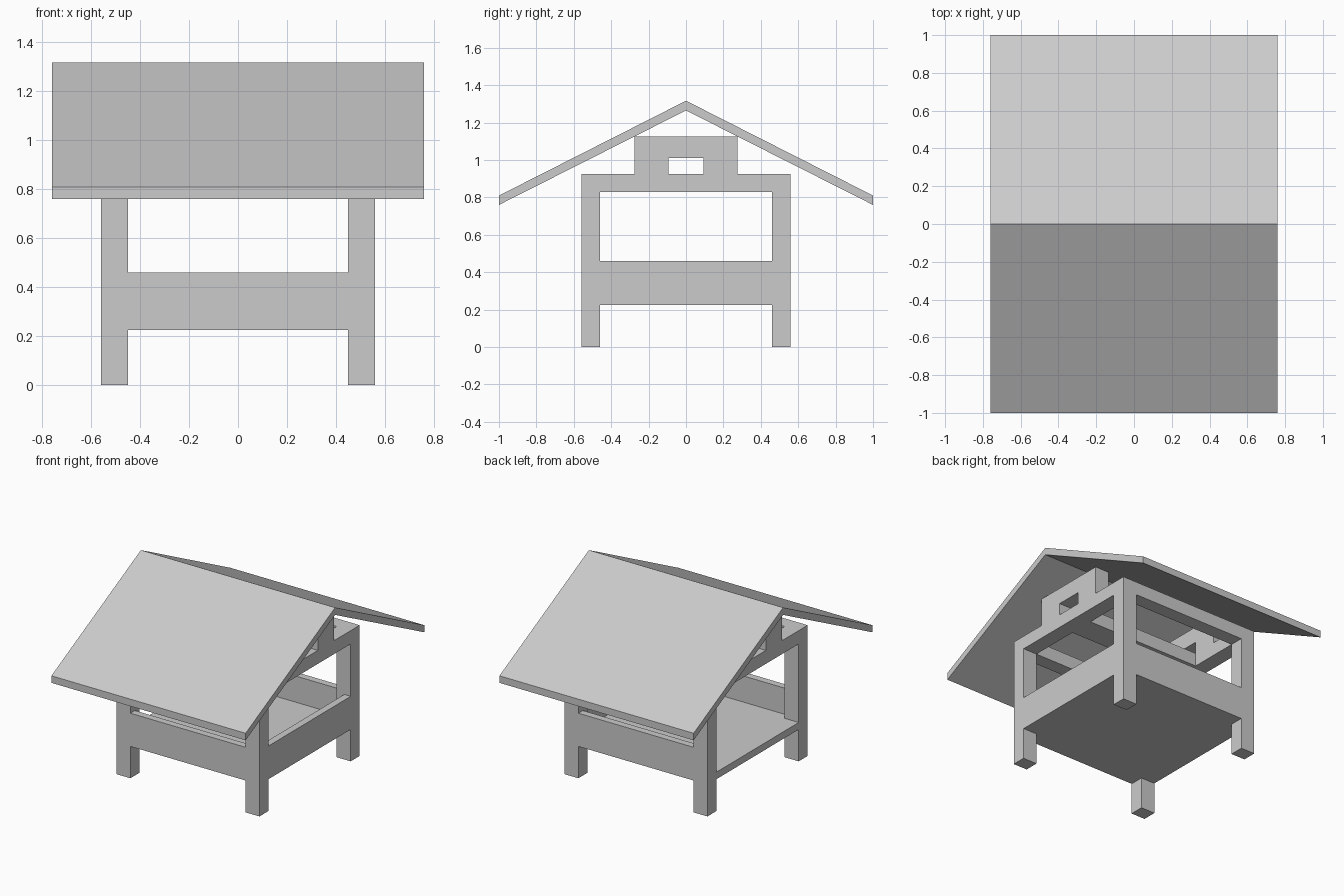
import bpy, bmesh
from mathutils import Vector

if "Cube" in bpy.data.objects:
    bpy.data.objects.remove(bpy.data.objects["Cube"])

PX, PY = 0.56, 0.56      # outer frame half sizes
IX, IY = 0.45, 0.46      # inner faces of the posts
TOP = 0.925              # top of posts and upper rails
T = 0.05                 # board thickness


def prism(name, points, axis, lo, hi):
    """Extrude a flat outline along x (points are y, z) or z (points are x, y)."""
    bm = bmesh.new()
    if axis == 'x':
        verts = [bm.verts.new((lo, a, b)) for a, b in points]
        move = Vector((hi - lo, 0, 0))
    else:
        verts = [bm.verts.new((a, b, lo)) for a, b in points]
        move = Vector((0, 0, hi - lo))
    face = bm.faces.new(verts)
    res = bmesh.ops.extrude_face_region(bm, geom=[face], use_keep_orig=True)
    new = [g for g in res['geom'] if isinstance(g, bmesh.types.BMVert)]
    bmesh.ops.translate(bm, verts=new, vec=move)
    bmesh.ops.recalc_face_normals(bm, faces=bm.faces)
    mesh = bpy.data.meshes.new(name)
    bm.to_mesh(mesh)
    bm.free()
    obj = bpy.data.objects.new(name, mesh)
    bpy.context.collection.objects.link(obj)
    return obj


def box(name, x, y, z):
    x, y = sorted(x), sorted(y)
    return prism(name, [(x[0], y[0]), (x[1], y[0]), (x[1], y[1]), (x[0], y[1])], 'z', *z)


# Corner posts
for sx, nx in ((-1, "left"), (1, "right")):
    for sy, ny in ((-1, "front"), (1, "back")):
        box(f"{ny}_{nx}_post", (sx * IX, sx * PX), (sy * IY, sy * PY), (0, TOP))

# Front and back: low panel and upper rail
for s, n in ((-1, "front"), (1, "back")):
    box(f"{n}_panel", (-IX, IX), (s * (PY - T), s * PY), (0.225, 0.46))
    box(f"{n}_upper_rail", (-IX, IX), (s * IY, s * PY), (0.83, TOP))

# Right panel only; the left side is the open entrance
box("right_panel", (PX - T, PX), (-IY, IY), (0.225, 0.46))

# Floor, notched around the left posts
fy = PY - T
prism("floor", [(-PX, -IY), (-IX, -IY), (-IX, -fy), (IX, -fy), (IX, -IY), (PX - T, -IY),
                (PX - T, IY), (IX, IY), (IX, fy), (-IX, fy), (-IX, IY), (-PX, IY)],
      'z', 0.225, 0.275)

# Side rails with roof supports, slotted in the middle
support = [(-0.275, TOP), (-0.275, 1.125), (0.275, 1.125), (0.275, TOP),
           (0.093, TOP), (0.093, 1.01), (-0.093, 1.01), (-0.093, TOP)]
for s, n in ((-1, "left"), (1, "right")):
    lo, hi = sorted((s * IX, s * PX))
    box(f"{n}_upper_rail", (lo, hi), (-IY, IY), (0.83, TOP))
    prism(f"{n}_roof_support", support, 'x', lo, hi)

# Middle rail joining the two sides
box("middle_rail", (-IX, IX), (-0.093, 0.093), (0.83, TOP))

# Gable roof
prism("roof", [(-1, 0.76), (0, 1.265), (1, 0.76), (1, 0.81), (0, 1.317), (-1, 0.81)],
      'x', -0.76, 0.76)
